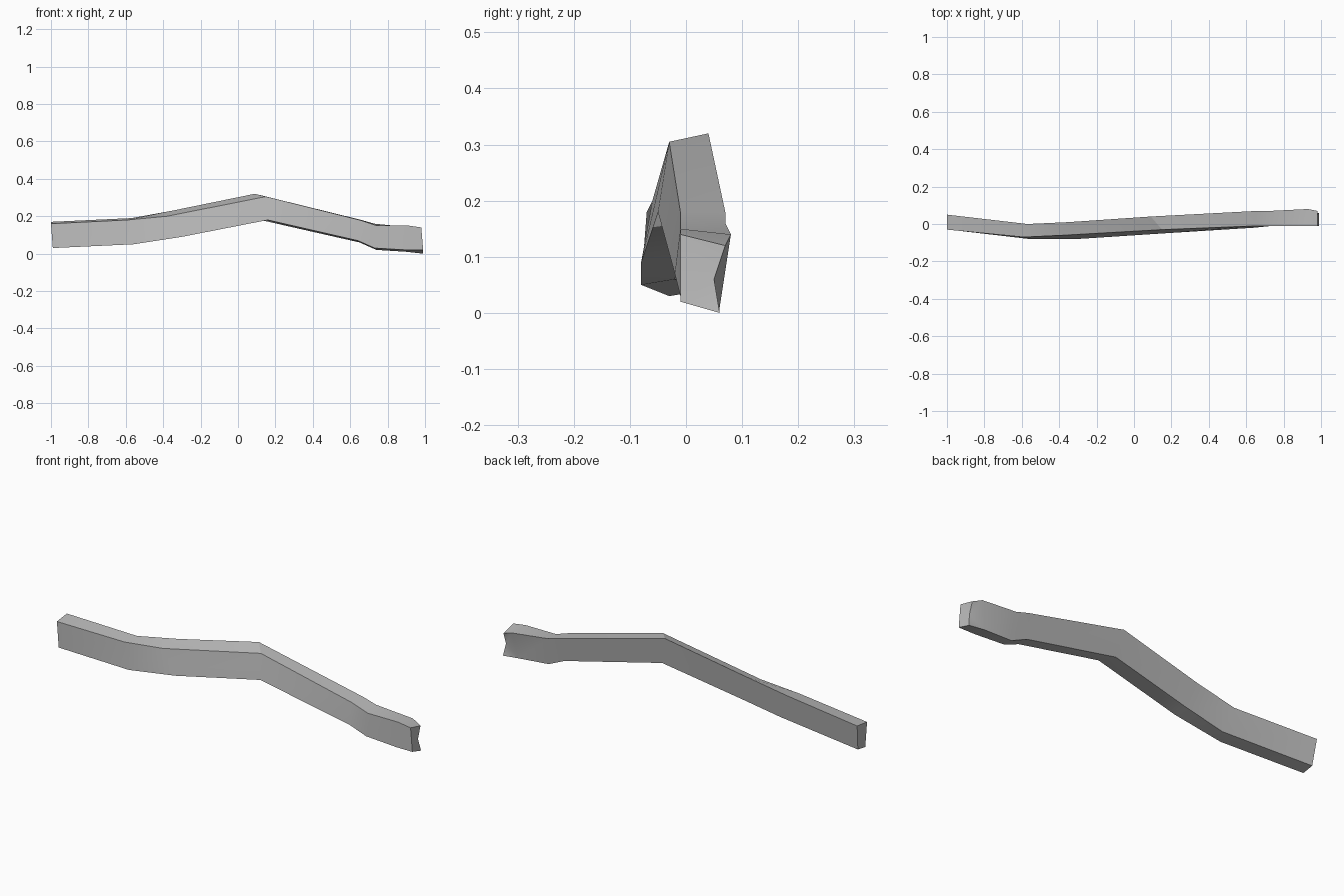
import bpy
import bmesh
from mathutils import Vector

default_cube = bpy.data.objects.get("Cube")
if default_cube:
    bpy.data.objects.remove(default_cube, do_unlink=True)

# One plain grey for the whole beam
grey = bpy.data.materials.new("plain grey")
grey.use_nodes = True
grey_value = (0.5, 0.5, 0.5, 1)
grey.diffuse_color = grey_value
grey.node_tree.nodes["Principled BSDF"].inputs["Base Color"].default_value = grey_value

# Four long corner rails, each running from the right end to the left end
front_top = [(-1, -.03, .16), (-.59, -.07, .18), (-.38, -.06, .2), (.15, -.03, .305),
             (.65, -.01, .18), (.74, -.01, .15), (.91, -.01, .15), (.98, -.01, .14)]
back_top = [(-1, .05, .17), (-.57, 0, .19), (-.35, .01, .23), (.09, .04, .32),
            (.66, .07, .18), (.73, .07, .16), (.93, .08, .14), (.98, .07, .12)]
back_bottom = [(-.99, .03, .04), (-.52, -.02, .06), (-.3, -.01, .1), (.12, .02, .18),
               (.65, .05, .06), (.74, .05, .02), (.9, .06, .01), (.99, .06, 0)]
front_bottom = [(-.99, -.03, .03), (-.56, -.08, .05), (-.3, -.08, .09), (.16, -.05, .18),
                (.64, -.02, .07), (.73, -.01, .03), (.9, -.01, .02), (.99, -.01, .02)]


def build_beam(name, rails, dent_position):
    """Bridge the rails into a closed bent beam with a chipped end."""
    mesh = bpy.data.meshes.new(name)
    bm = bmesh.new()
    rings = [[bm.verts.new(Vector(point)) for point in section] for section in zip(*rails)]
    last = len(rings) - 1

    # Long sides, leaving the chipped panel at the back of the last section open
    for index, (ring, following) in enumerate(zip(rings, rings[1:]), start=1):
        for corner in range(len(ring)):
            if index == last and corner == 1:
                continue
            after = (corner + 1) % len(ring)
            bm.faces.new((ring[corner], ring[after], following[after], following[corner]))

    # Flat right end
    bm.faces.new(rings[0])

    # Left end, notched along its back edge
    dent = bm.verts.new(Vector(dent_position))
    top_front, top_back, low_back, low_front = rings[-1]
    inner_top, inner_low = rings[-2][1], rings[-2][2]
    for triangle in ((inner_top, top_back, dent), (inner_top, dent, inner_low),
                     (inner_low, dent, low_back), (top_front, top_back, dent),
                     (top_front, dent, low_front), (low_front, dent, low_back)):
        bm.faces.new(triangle)

    bmesh.ops.recalc_face_normals(bm, faces=bm.faces[:])
    bm.to_mesh(mesh)
    bm.free()
    mesh.materials.append(grey)
    beam = bpy.data.objects.new(name, mesh)
    bpy.context.collection.objects.link(beam)
    return beam


bent_beam = build_beam("bent_beam", (front_top, back_top, back_bottom, front_bottom),
                       dent_position=(.98, .05, .06))

# Soft bends, sharp long corners
bpy.ops.object.select_all(action="DESELECT")
bent_beam.select_set(True)
bpy.context.view_layer.objects.active = bent_beam
bpy.ops.object.shade_smooth_by_angle(angle=0.5)
